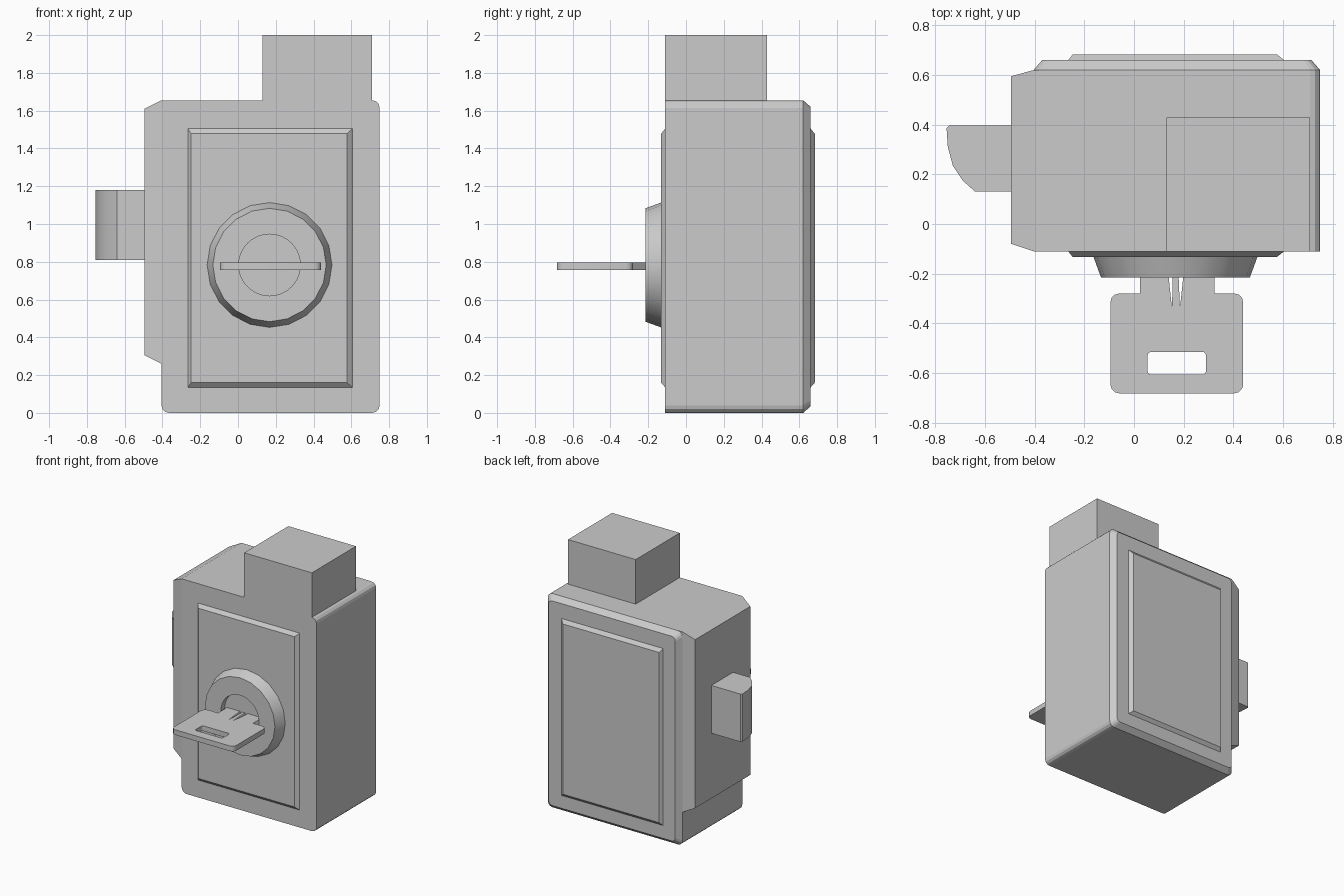
import bpy, bmesh
from math import sin, cos, pi

if "Cube" in bpy.data.objects:
    bpy.data.objects.remove(bpy.data.objects["Cube"])


def loft(name, rings):
    """Closed solid through matching rings of 3D points."""
    bm = bmesh.new()
    loops = [[bm.verts.new(p) for p in ring] for ring in rings]
    n = len(loops[0])
    for a, b in zip(loops, loops[1:]):
        for i in range(n):
            j = (i + 1) % n
            bm.faces.new((a[i], a[j], b[j], b[i]))
    bm.faces.new(loops[0][::-1])
    bm.faces.new(loops[-1])
    bmesh.ops.recalc_face_normals(bm, faces=bm.faces)
    mesh = bpy.data.meshes.new(name)
    bm.to_mesh(mesh)
    bm.free()
    obj = bpy.data.objects.new(name, mesh)
    bpy.context.collection.objects.link(obj)
    return obj


def rounded(x0, x1, v0, v1, r, seg=3):
    """2D rectangle with rounded corners (r = 0 gives sharp corners)."""
    if r == 0:
        return [(x1, v1), (x0, v1), (x0, v0), (x1, v0)]
    pts = []
    centres = [(x1 - r, v1 - r), (x0 + r, v1 - r), (x0 + r, v0 + r), (x1 - r, v0 + r)]
    for k, (cx, cy) in enumerate(centres):
        for i in range(seg + 1):
            a = (k + i / seg) * pi / 2
            pts.append((cx + r * cos(a), cy + r * sin(a)))
    return pts


def at_y(pts, y):
    return [(x, y, z) for x, z in pts]


def at_x(pts, x):
    return [(x, y, z) for y, z in pts]


def at_z(pts, z):
    return [(x, y, z) for x, y in pts]


def circle(r, y, n):
    return [(0.167 + r * sin(2 * pi * i / n), y, 0.783 + r * cos(2 * pi * i / n))
            for i in range(n)]


def smooth(obj):
    bpy.ops.object.select_all(action='DESELECT')
    obj.select_set(True)
    bpy.context.view_layer.objects.active = obj
    bpy.ops.object.shade_smooth_by_angle(angle=pi / 6)


# Main case, chamfered towards the back
case = loft("lock_case", [
    at_y(rounded(-0.405, 0.75, 0, 1.655, 0.04), -0.11),
    at_y(rounded(-0.405, 0.75, 0, 1.655, 0.04), 0.62),
    at_y(rounded(-0.37, 0.715, 0.035, 1.62, 0.03), 0.66)])

# Raised block on the latch side
loft("latch_side_block", [
    at_x(rounded(-0.11, 0.62, 0.26, 1.655, 0), -0.35),
    at_x(rounded(-0.11, 0.62, 0.26, 1.655, 0), -0.405),
    at_x(rounded(-0.08, 0.595, 0.305, 1.61, 0), -0.495)])

# Box on top
top = rounded(0.13, 0.71, -0.11, 0.43, 0)
loft("top_box", [at_z(top, 1.65), at_z(top, 2.0)])

# Bevelled front and back plates
for name, y0, y1 in (("front_plate", -0.11, -0.132), ("back_plate", 0.66, 0.682)):
    loft(name, [at_y(rounded(-0.265, 0.605, 0.135, 1.505, 0), y0),
                at_y(rounded(-0.248, 0.577, 0.16, 1.478, 0), y1)])

# Curved latch bolt
bolt = [(-0.48, 0.13), (-0.64, 0.13), (-0.69, 0.175), (-0.73, 0.235), (-0.75, 0.31),
        (-0.755, 0.385), (-0.745, 0.397), (-0.48, 0.397)]
smooth(loft("latch_bolt", [at_z(bolt, 0.81), at_z(bolt, 1.18)]))

# Key cylinder with a recessed centre
barrel = loft("key_cylinder", [circle(0.333, -0.125, 20), circle(0.3, -0.215, 20)])
cutter = loft("recess_cutter", [circle(0.163, -0.17, 40), circle(0.163, -0.3, 40)])
cutter.hide_render = True
mod = barrel.modifiers.new("recess", 'BOOLEAN')
mod.object, mod.operation, mod.solver = cutter, 'DIFFERENCE', 'EXACT'
bpy.context.view_layer.objects.active = barrel
bpy.ops.object.modifier_apply(modifier=mod.name)
bpy.data.objects.remove(cutter)
smooth(barrel)

# Flat key: filled outline with slot and two tapering slits
head = rounded(-0.095, 0.44, -0.682, -0.28, 0.035)
blade = [(0.025, -0.28), (0.025, -0.17), (0.135, -0.17), (0.153, -0.34), (0.157, -0.17),
         (0.178, -0.17), (0.185, -0.34), (0.203, -0.17), (0.325, -0.17), (0.325, -0.28)]
# blade joins the head between its right and left upper corners
outline = head[:4] + blade[::-1] + head[4:]
curve = bpy.data.curves.new("key", 'CURVE')
curve.dimensions, curve.fill_mode, curve.extrude = '2D', 'BOTH', 0.02
for pts in (outline, rounded(0.055, 0.29, -0.607, -0.515, 0.015)):
    spline = curve.splines.new('POLY')
    spline.points.add(len(pts) - 1)
    for p, (x, y) in zip(spline.points, pts):
        p.co = (x, y, 0, 1)
    spline.use_cyclic_u = True
key = bpy.data.objects.new("key", curve)
key.location.z = 0.777
bpy.context.collection.objects.link(key)
bpy.ops.object.select_all(action='DESELECT')
key.select_set(True)
bpy.context.view_layer.objects.active = key
bpy.ops.object.convert(target='MESH')
